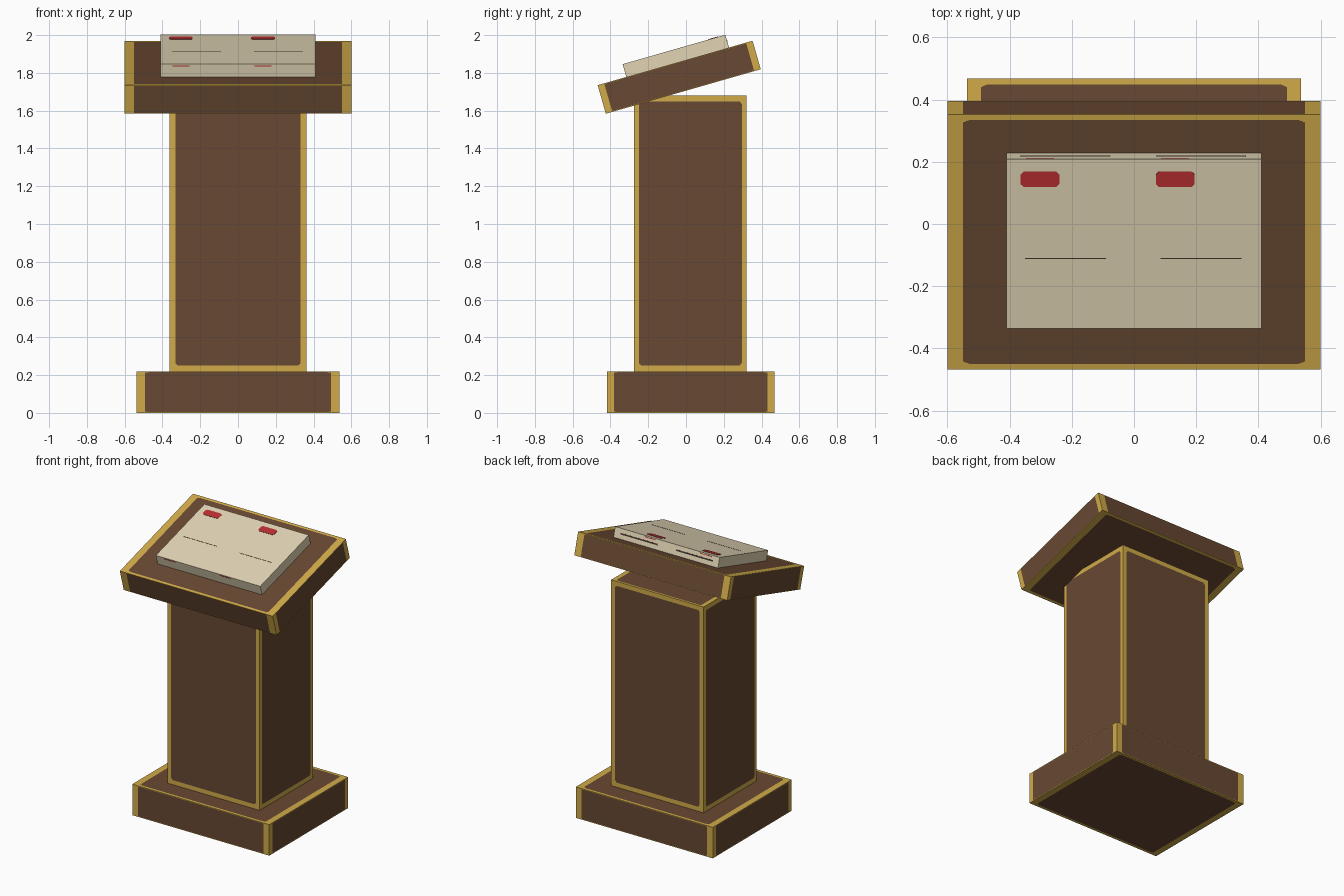
import bpy, bmesh
from math import radians, pi
from mathutils import Vector, Matrix

if "Cube" in bpy.data.objects:
    bpy.data.objects.remove(bpy.data.objects["Cube"])


def material(name, *rgb):
    linear = [((c / 255 + 0.055) / 1.055) ** 2.4 for c in rgb] + [1]
    mat = bpy.data.materials.new(name)
    mat.use_nodes = True
    mat.diffuse_color = linear
    mat.node_tree.nodes["Principled BSDF"].inputs["Base Color"].default_value = linear
    return mat


WOOD = material("brown wood", 104, 72, 50)
GOLD = material("gold trim", 208, 171, 72)
PAPER = material("parchment", 226, 213, 181)
RED = material("red ink", 186, 47, 49)
INK = material("dark ink", 66, 50, 42)


def finish(name, bm, mats, matrix):
    bmesh.ops.remove_doubles(bm, verts=bm.verts, dist=1e-5)
    bmesh.ops.recalc_face_normals(bm, faces=bm.faces)
    mesh = bpy.data.meshes.new(name)
    bm.to_mesh(mesh)
    bm.free()
    for mat in mats:
        mesh.materials.append(mat)
    obj = bpy.data.objects.new(name, mesh)
    obj.matrix_world = matrix
    bpy.context.collection.objects.link(obj)
    return obj


def octagon(w, h, cut_w, cut_h):
    """Rectangle outline with clipped corners, anticlockwise, two points per corner."""
    pts = []
    for sx, sy in ((-1, -1), (1, -1), (1, 1), (-1, 1)):
        a = (sx * w, sy * (h - cut_h))
        b = (sx * (w - cut_w), sy * h)
        pts += [a, b] if sx == sy else [b, a]
    return pts


def framed_box(name, size, matrix):
    """Wooden box whose six sides each carry a gold border scaled to that side."""
    bm = bmesh.new()
    half = Vector(size) / 2
    for u, v, n in ((0, 2, 1), (1, 2, 0), (0, 1, 2)):
        for side in (-1, 1):
            def vert(p):
                co = Vector()
                co[u], co[v], co[n] = p[0] * half[u], p[1] * half[v], side * half[n]
                return bm.verts.new(co)

            inner = [vert(p) for p in octagon(0.916, 0.956, 0.035, 0.018)]
            outer = [vert(p) for p in ((-1, -1), (1, -1), (1, 1), (-1, 1))]
            bm.faces.new(inner)
            for i in range(4):
                j = (i + 1) % 4
                a, b = inner[2 * i], inner[2 * i + 1]
                rim = [bm.faces.new((outer[i], b, a)),
                       bm.faces.new((outer[i], outer[j], inner[2 * j], b))]
                for face in rim:
                    face.material_index = 1
    return finish(name, bm, (WOOD, GOLD), matrix)


def box(name, size, mat, matrix):
    bm = bmesh.new()
    bmesh.ops.create_cube(bm, size=1, matrix=Matrix.Diagonal((*size, 1)))
    return finish(name, bm, (mat,), matrix)


def plate(name, w, h, mat, matrix, thick=0.003):
    """Thin clipped-corner mark rising from the local xy plane."""
    bm = bmesh.new()
    cut = min(w, h) * 0.2
    face = bm.faces.new([bm.verts.new((x, y, 0))
                         for x, y in octagon(w / 2, h / 2, cut, cut)])
    top = bmesh.ops.extrude_face_region(bm, geom=[face], use_keep_orig=True)["geom"]
    bmesh.ops.translate(bm, vec=(0, 0, thick),
                        verts=[g for g in top if isinstance(g, bmesh.types.BMVert)])
    return finish(name, bm, (mat,), matrix)


def at(x, y, z):
    return Matrix.Translation((x, y, z))


# Plinth and column
framed_box("base", (1.075, 0.885, 0.22), at(0, 0.025, 0.11))
framed_box("column", (0.725, 0.595, 1.46), at(0, 0.023, 0.95))

# Sloped reading desk
desk = at(0, -0.036, 1.777) @ Matrix.Rotation(radians(16), 4, "X")
framed_box("reading_desk", (1.2, 0.853, 0.157), desk)

# Stack of pages lying on the desk
FRONT, BACK, BOTTOM, TOP = -0.269, 0.297, 0.078, 0.149
box("pages", (0.82, BACK - FRONT, TOP - BOTTOM), PAPER,
    desk @ at(0, (FRONT + BACK) / 2, (BOTTOM + TOP) / 2))

# Printed marks for the two columns of text
to_front = Matrix.Rotation(pi / 2, 4, "X")
to_back = Matrix.Rotation(-pi / 2, 4, "X")
for label, start in (("right", -0.365), ("left", 0.07)):
    plate("heading_" + label, 0.125, 0.052, RED, desk @ at(start + 0.0625, 0.23, TOP), 0.002)
    plate("text_line_" + label, 0.26, 0.003, INK, desk @ at(start + 0.145, -0.035, TOP), 0.001)
    plate("front_mark_" + label, 0.09, 0.006, RED,
          desk @ at(start + 0.0625, FRONT, TOP - 0.009) @ to_front, 0.001)
    plate("back_mark_" + label, 0.09, 0.005, RED,
          desk @ at(start + 0.0625, BACK, TOP - 0.009) @ to_back, 0.001)
    plate("back_line_" + label, 0.29, 0.01, INK,
          desk @ at(start + 0.145, BACK, TOP - 0.035) @ to_back, 0.001)
